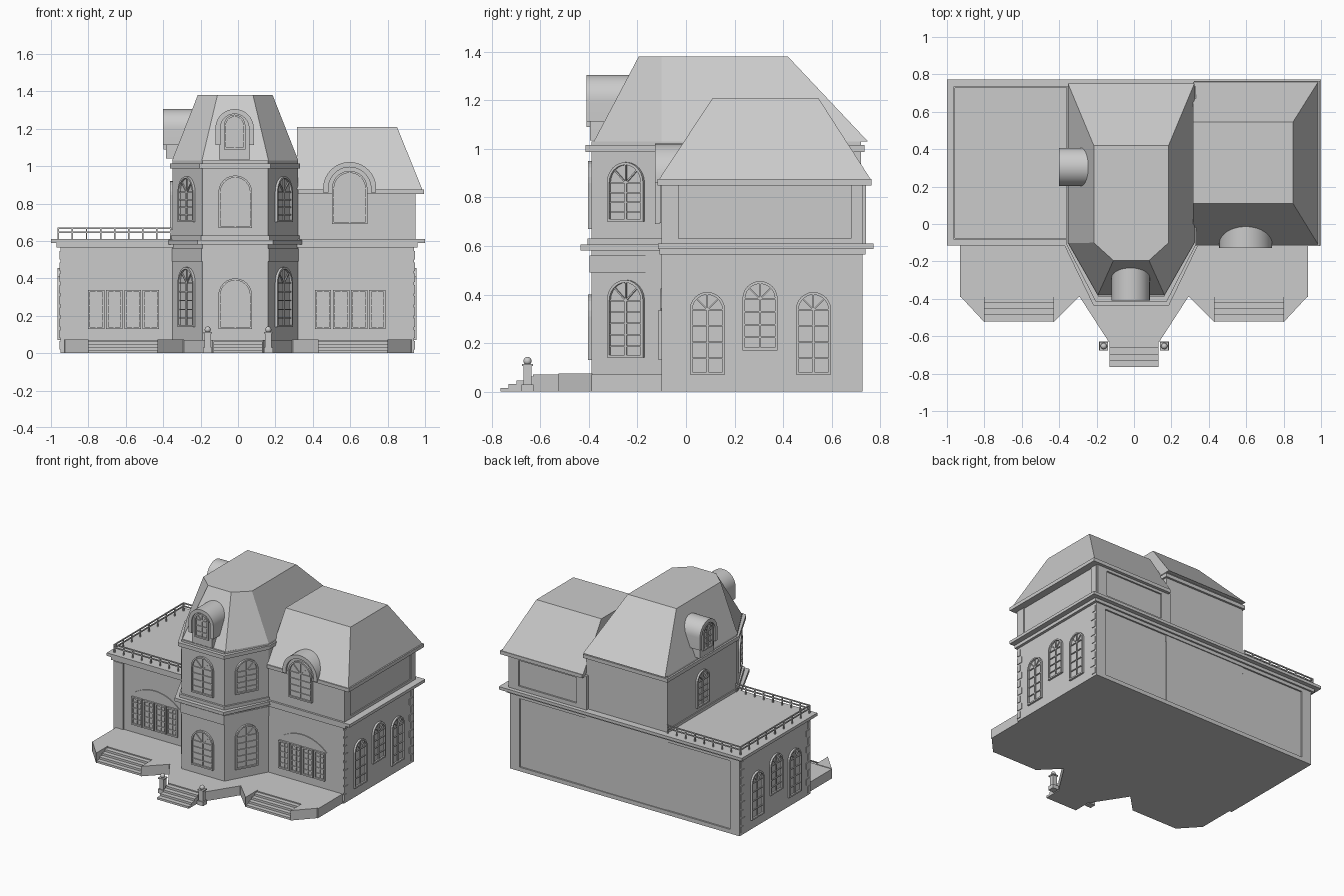
import bpy, bmesh
from math import pi, sin, cos, radians, atan2
from mathutils import Matrix, Vector

cube = bpy.data.objects.get("Cube")
if cube:
    bpy.data.objects.remove(cube)

stone = bpy.data.materials.new("plain_grey_stone")
stone.use_nodes = True
GREY = (0.6, 0.6, 0.6, 1)
stone.diffuse_color = GREY
for node in stone.node_tree.nodes:
    if node.type == 'BSDF_PRINCIPLED':
        node.inputs["Base Color"].default_value = GREY


# ---------- helpers ----------
def finish(name, bm, matrix=None, smooth=False):
    bmesh.ops.recalc_face_normals(bm, faces=bm.faces)
    mesh = bpy.data.meshes.new(name)
    bm.to_mesh(mesh)
    bm.free()
    if smooth:
        mesh.shade_smooth()
        mesh.set_sharp_from_angle(angle=radians(35))
    mesh.materials.append(stone)
    ob = bpy.data.objects.new(name, mesh)
    bpy.context.collection.objects.link(ob)
    if matrix:
        ob.matrix_world = matrix
    return ob


def loft(bm, rings, caps=True, loop=False):
    vs = [[bm.verts.new(p) for p in r] for r in rings]
    pairs = list(zip(vs, vs[1:])) + ([(vs[-1], vs[0])] if loop else [])
    for a, b in pairs:
        for i in range(len(a)):
            j = (i + 1) % len(a)
            bm.faces.new((a[i], a[j], b[j], b[i]))
    if caps and not loop:
        bm.faces.new(vs[0])
        bm.faces.new(vs[-1])


def add_box(bm, x0, x1, y0, y1, z0, z1, rot=None):
    c = Vector(((x0 + x1) / 2, (y0 + y1) / 2, (z0 + z1) / 2))
    m = Matrix.Translation(c) @ (rot or Matrix()) @ Matrix.Diagonal((x1 - x0, y1 - y0, z1 - z0, 1))
    bmesh.ops.create_cube(bm, size=1, matrix=m)


def box(name, *dims):
    bm = bmesh.new()
    add_box(bm, *dims)
    return finish(name, bm)


def prism(name, base, z0, z1, top=None):
    bm = bmesh.new()
    loft(bm, [[(x, y, z0) for x, y in base], [(x, y, z1) for x, y in top or base]])
    return finish(name, bm)


def rect(x0, x1, y0, y1):
    return [(x0, y0), (x1, y0), (x1, y1), (x0, y1)]


def place(x, y, ang):
    return Matrix.Translation((x, y, 0)) @ Matrix.Rotation(ang, 4, 'Z')


def outline(w, z0, z1, arch, s=0):
    """Window outline, pulled in by s; (x, z) pairs."""
    h = w / 2 - s
    if not arch:
        return [(-h, z0 + s), (h, z0 + s), (h, z1 - s), (-h, z1 - s)]
    zc = z1 - w / 2
    arc = [(h * cos(pi * i / 12), zc + h * sin(pi * i / 12)) for i in range(13)]
    return [(-h, z0 + s), (h, z0 + s)] + arc


def window(name, at, ang, w, z0, z1, arch=True, cols=2, rows=4):
    bm = bmesh.new()
    at_depth = lambda s, y: [(x, y, z) for x, z in outline(w, z0, z1, arch, s)]
    loft(bm, [at_depth(0.004, 0.01), at_depth(0.004, -0.002)])
    loft(bm, [at_depth(0, 0.005), at_depth(0, -0.014),
              at_depth(0.011, -0.014), at_depth(0.011, 0.005)], loop=True)
    top = z1 - w / 2 if arch else z1
    for i in range(1, cols):
        x = -w / 2 + w * i / cols
        add_box(bm, x - 0.004, x + 0.004, -0.009, 0, z0, top)
    for i in range(1, rows + arch):
        z = z0 + (top - z0) * i / rows
        add_box(bm, -w / 2 + 0.005, w / 2 - 0.005, -0.009, 0, z - 0.003, z + 0.003)
    if arch:
        for a in (pi / 4, pi / 2, 3 * pi / 4):
            r, d = w / 4, w / 4 - 0.003
            x, z = r * cos(a), top + r * sin(a)
            add_box(bm, x - d, x + d, -0.009, 0, z - 0.003, z + 0.003,
                    Matrix.Rotation(-a, 4, 'Y'))
    return finish(name, bm, place(*at, ang))


def arch_band(name, at, ang, r_in, r_out, zc, y0, y1, a0=0.0, a1=pi, leg=0.0):
    """Curved band swept round an arch, with optional straight legs."""
    spine = [(a0 + (a1 - a0) * i / 20, 0) for i in range(21)]
    if leg:
        spine = [(a0, leg)] + spine + [(a1, leg)]
    bm = bmesh.new()
    loft(bm, [[(r * cos(a), y, zc + r * sin(a) - drop) for r, y in
               ((r_in, y0), (r_out, y0), (r_out, y1), (r_in, y1))] for a, drop in spine])
    return finish(name, bm, place(*at, ang), smooth=True)


def dormer(name, at, ang, w, z0, z1, depth, hood, hood_depth, leg):
    bm = bmesh.new()
    pts = outline(w, z0, z1, True)
    loft(bm, [[(x, y, z) for x, z in pts] for y in (0, depth)])
    finish(name + "_body", bm, place(*at, ang), smooth=True)
    arch_band(name + "_hood", at, ang, w / 2 - 0.006, w / 2 + hood, z1 - w / 2,
              -0.015, hood_depth, leg=leg)


CX, HALF, FACET = -0.015, 0.335, 0.175      # tower centre, half width, half front face


def tower(g=0.0, back=0.72, front=-0.39):
    left = [(-HALF - g * 0.5, back), (-HALF - g * 0.5, -0.10 - g * 0.3), (-FACET - g * 0.6, front - g)]
    pts = left + [(-x, y) for x, y in reversed(left)]
    return [(CX + x, y) for x, y in pts]


# ---------- ground floor, tower and wing ----------
prism("ground_floor_walls", rect(-0.95, 0.94, -0.10, 0.715), 0, 0.58)
prism("main_cornice_lower", rect(-0.97, 0.96, -0.11, 0.74), 0.565, 0.59)
prism("main_cornice_upper", rect(-1, 1, -0.115, 0.772), 0.588, 0.61)
prism("tower_walls", tower(), 0, 1.03)
prism("tower_belt", tower(0.008), 0.49, 0.56)
prism("tower_cornice", tower(0.045), 0.582, 0.606)
prism("tower_sill_band", tower(0.015), 0.606, 0.63)
prism("tower_eave_band", tower(0.025, 0.735), 0.988, 1.015)
prism("wing_walls", rect(0.3, 0.94, -0.10, 0.73), 0.61, 0.86)
prism("wing_cornice", rect(0.32, 0.995, -0.118, 0.765), 0.85, 0.876)

# ---------- mansard roofs ----------
roof_top = [(-0.2, 0.42), (-0.2, -0.10), (-0.095, -0.195), (0.095, -0.195), (0.2, -0.10), (0.2, 0.42)]
prism("tower_roof", tower(0.005, 0.75, -0.375), 1.03, 1.38, [(CX + x, y) for x, y in roof_top])
prism("wing_roof", rect(0.315, 0.985, -0.11, 0.76), 0.876, 1.21, rect(0.315, 0.85, 0.11, 0.545))

# ---------- corner quoins and wall panels ----------
for side, x in (("left", 0.94), ("right", -0.95)):
    bm = bmesh.new()
    for i in range(9):
        z, long = 0.02 + i * 0.06, 0.045 if i % 2 else 0.03
        add_box(bm, x - 0.005, x + 0.005, -0.10, -0.10 + long, z, z + 0.045)
        add_box(bm, x - 0.005, x + 0.005, 0.715 - long, 0.715, z, z + 0.045)
    finish(side + "_quoins", bm)
for name, x0, x1, y, z0, z1 in (("ground_back_frame", -0.95, 0.94, 0.715, 0, 0.57),
                                ("wing_back_frame", 0.3, 0.94, 0.73, 0.61, 0.86)):
    bm = bmesh.new()
    for a in (x0, x1 - 0.08):
        add_box(bm, a, a + 0.08, y - 0.01, y + 0.012, z0, z1)
    add_box(bm, x0, x1, y - 0.01, y + 0.012, z1 - 0.03, z1)
    add_box(bm, x0, x1, y - 0.01, y + 0.012, z0, z0 + 0.03)
    finish(name, bm)
box("front_right_pilaster", -0.95, -0.87, -0.108, -0.09, 0, 0.56)
bm = bmesh.new()
for y0, y1 in ((-0.10, -0.03), (0.68, 0.73)):
    add_box(bm, 0.93, 0.948, y0, y1, 0.61, 0.86)
add_box(bm, 0.93, 0.948, -0.10, 0.73, 0.61, 0.63)
finish("wing_side_frame", bm)

# ---------- windows ----------
for side, x, ang in (("left", 0.94, pi / 2), ("right", -0.95, -pi / 2)):
    for i, (y, z0, z1) in enumerate(((0.088, 0.07, 0.41), (0.305, 0.17, 0.455), (0.525, 0.07, 0.41))):
        window(f"{side}_window_{i}", (x, y), ang, 0.145, z0, z1)
turn = atan2(0.29, HALF - FACET)
mid = (HALF + FACET) / 2
for s, side in ((1, "left"), (-1, "right")):
    at = (CX + s * mid, -0.245)
    window(f"tower_{side}_lower_window", at, s * turn, 0.17, 0.14, 0.46, rows=5)
    window(f"tower_{side}_upper_window", at, s * turn, 0.17, 0.70, 0.945)
window("front_door", (CX, -0.39), 0, 0.18, 0.13, 0.40)
window("tower_front_window", (CX, -0.39), 0, 0.18, 0.67, 0.95)
window("tower_side_window", (CX - HALF, 0.31), -pi / 2, 0.15, 0.66, 0.92)
for side, x in (("left", 0.60), ("right", -0.612)):
    for i in range(4):
        window(f"{side}_front_sash_{i}", (x + (i - 1.5) * 0.097, -0.10), 0, 0.088, 0.13, 0.337,
               arch=False, rows=5)
    arch_band(f"{side}_front_arch", (x, -0.10), 0, 0.275, 0.285, 0.14, -0.006, 0.004,
              radians(45), radians(135))

# ---------- dormers ----------
dormer("tower_dormer", (CX - 0.003, -0.395), 0, 0.165, 1.035, 1.285, 0.2, 0.02, 0.16, 0.09)
window("tower_dormer_window", (CX - 0.003, -0.395), 0, 0.115, 1.09, 1.275, rows=3)
dormer("side_dormer", (-0.385, 0.305), -pi / 2, 0.165, 1.04, 1.285, 0.2, 0.02, 0.14, 0.09)
window("side_dormer_window", (-0.385, 0.305), -pi / 2, 0.115, 1.09, 1.275, rows=3)
dormer("wing_dormer", (0.597, -0.113), 0, 0.24, 0.85, 1.0, 0.15, 0.022, 0.13, 0.02)
window("wing_dormer_window", (0.597, -0.114), 0, 0.19, 0.69, 0.975)

# ---------- balustrade on the low roof ----------
bm = bmesh.new()
corners = [(-0.36, -0.08), (-0.96, -0.08), (-0.96, 0.73), (-0.36, 0.73)]
for (xa, ya), (xb, yb) in zip(corners, corners[1:]):
    for z in (0.642, 0.664):
        add_box(bm, min(xa, xb) - 0.004, max(xa, xb) + 0.004,
                min(ya, yb) - 0.004, max(ya, yb) + 0.004, z, z + 0.008)
    n = 8
    for i in range(n + 1):
        x, y = xa + (xb - xa) * i / n, ya + (yb - ya) * i / n
        add_box(bm, x - 0.004, x + 0.004, y - 0.004, y + 0.004, 0.61, 0.67)
finish("roof_railing", bm)

# ---------- porch terrace and steps ----------
H = 0.07
half = [(0.93, -0.09), (0.93, -0.39), (0.29, -0.39), (0.135, -0.63)]
prism("porch", half + [(-x, y) for x, y in reversed(half)], 0, H)


def steps(name, x0, x1, y0, y1, n=4):
    bm = bmesh.new()
    for i in range(n):
        add_box(bm, x0, x1, y0 + (y1 - y0) * (i + 1) / n, y0 + 0.01, 0, H * (n - i) / (n + 0.5))
    finish(name, bm)


steps("centre_steps", -0.13, 0.13, -0.63, -0.765)
for s, side in ((1, "left"), (-1, "right")):
    xa, xb = sorted((s * 0.43, s * 0.80))
    steps(side + "_steps", xa, xb, -0.39, -0.52)
    for part, inner, outer in (("inner", 0.43, 0.29), ("outer", 0.80, 0.93)):
        prism(f"{side}_{part}_step_cheek", [(s * inner, -0.385), (s * outer, -0.385),
                                            (s * inner, -0.525)], 0, H + 0.004)
    # gate posts with ball finials
    x = s * 0.162
    bm = bmesh.new()
    add_box(bm, x - 0.024, x + 0.024, -0.677, -0.629, 0, 0.03)
    add_box(bm, x - 0.017, x + 0.017, -0.67, -0.636, 0.03, 0.105)
    add_box(bm, x - 0.023, x + 0.023, -0.676, -0.63, 0.105, 0.113)
    bmesh.ops.create_uvsphere(bm, u_segments=14, v_segments=8, radius=0.017,
                              matrix=Matrix.Translation((x, -0.653, 0.126)))
    finish(side + "_gate_post", bm, smooth=True)
